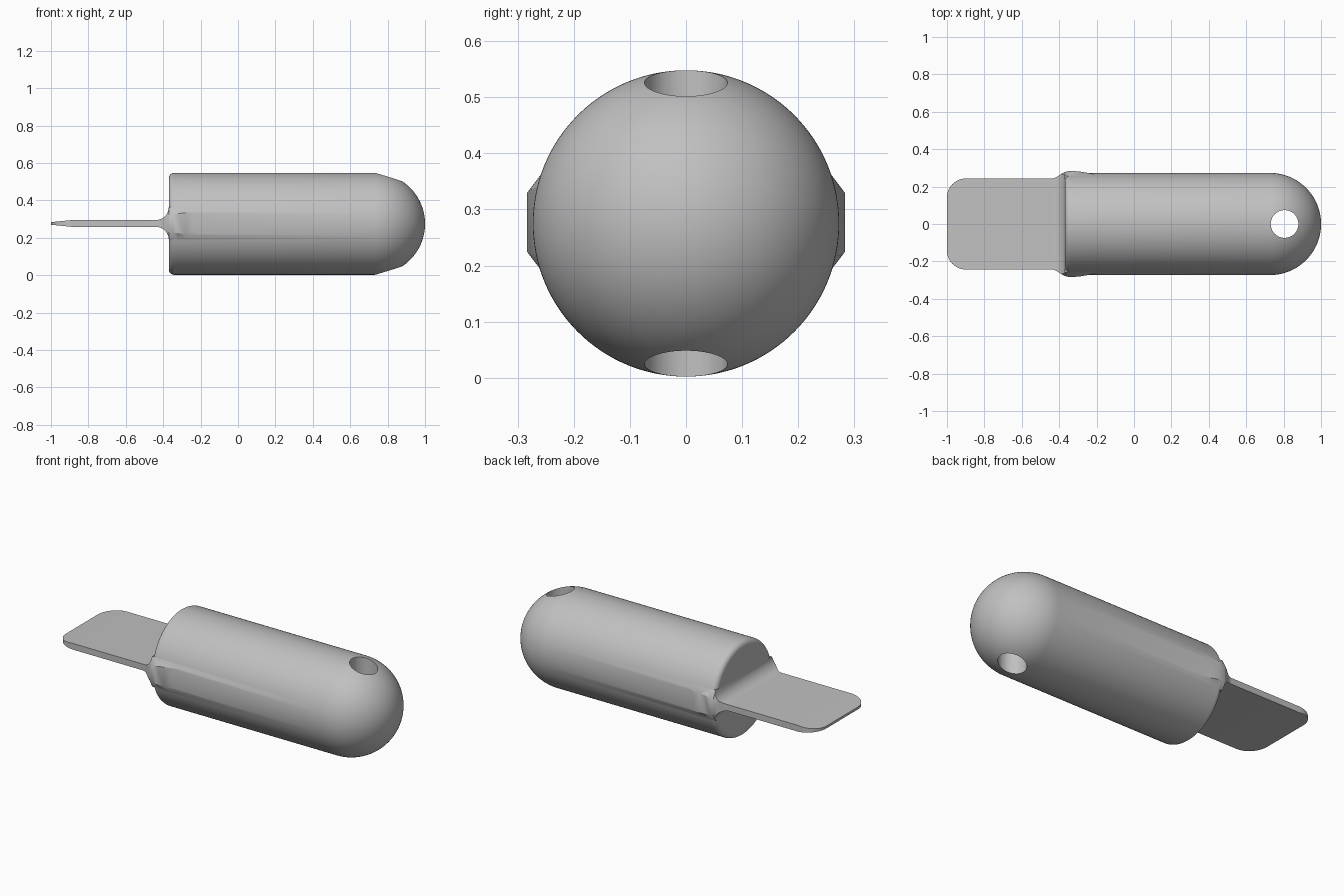
import bpy, bmesh
from math import sin, cos, pi, sqrt, radians

if "Cube" in bpy.data.objects:
    bpy.data.objects.remove(bpy.data.objects["Cube"], do_unlink=True)

MID = 0.275       # height of the long axis
R = 0.273         # body radius
BACK = -0.37      # flat end of the body

gray = bpy.data.materials.new("satin gray")
gray.use_nodes = True
color = (0.53, 0.53, 0.53, 1)
gray.diffuse_color = color
gray.node_tree.nodes["Principled BSDF"].inputs["Base Color"].default_value = color


def loft(name, rings):
    """Skin equal-length rings of points and cap both ends."""
    bm = bmesh.new()
    rows = [[bm.verts.new(p) for p in ring] for ring in rings]
    for a, b in zip(rows, rows[1:]):
        for i in range(len(a)):
            j = (i + 1) % len(a)
            bm.faces.new((a[i], a[j], b[j], b[i]))
    bm.faces.new(rows[0])
    bm.faces.new(rows[-1])
    bmesh.ops.recalc_face_normals(bm, faces=bm.faces)
    mesh = bpy.data.meshes.new(name)
    bm.to_mesh(mesh)
    bm.free()
    mesh.materials.append(gray)
    obj = bpy.data.objects.new(name, mesh)
    bpy.context.collection.objects.link(obj)
    return obj


def circle(x, r, n=128):
    return [(x, r * cos(2 * pi * i / n), MID + r * sin(2 * pi * i / n)) for i in range(n)]


def blade_section(x, w, h, flat=0.9):
    """Slab section whose upper and lower corners stay within the body."""
    top = min(w, sqrt(R * R - h * h) - 0.002)
    quarter = [(w, flat * h), (top, h)]
    pts = quarter + [(-y, z) for y, z in reversed(quarter)]
    pts += [(-y, -z) for y, z in quarter] + [(y, -z) for y, z in reversed(quarter)]
    return [(x, y, MID + 0.002 + z) for y, z in pts]


# Body: rounded rim, straight barrel, hemispherical nose
rim = 0.03
profile = [(BACK + rim * (1 - sin(t)), R - rim * (1 - cos(t)))
           for t in [pi / 2 * (1 - i / 6) for i in range(7)]]
nose = 1 - R
profile += [(nose + R * sin(t), R * cos(t)) for t in [pi / 2 * i / 40 for i in range(40)]]
profile.append((0.9998, 0.008))
body = loft("body", [circle(x, r) for x, r in profile])

# Blade: rounded tapering tip, fillet into the body, side flare
corner, thick = 0.1, 0.018
sections = []
for i in range(13):
    t = pi / 2 * i / 12
    x = -1 + corner * (1 - cos(t))
    sections.append(blade_section(x, 0.143 + corner * sin(t), 0.007 + 0.011 * (x + 1) / 0.11))
sections.append(blade_section(-0.89, 0.243, thick))
fillet = 0.07
for i in range(13):
    t = pi / 2 * i / 12
    x = BACK - fillet + fillet * sin(t)
    s = (x - BACK + fillet) / 0.09
    w = 0.243 + 0.04 * s * s * (3 - 2 * s)
    sections.append(blade_section(x, w, thick + fillet * (1 - cos(t)), 0.9 - 0.35 * i / 12))
for x, w, flat in [(-0.35, 0.283, 0.57), (-0.32, 0.283, 0.6), (-0.28, 0.279, 0.65), (-0.19, 0.263, 0.7)]:
    sections.append(blade_section(x, w, 0.088, flat))
blade = loft("blade", sections)

# Cord hole cutter
bpy.ops.mesh.primitive_cylinder_add(vertices=64, radius=0.074, depth=1, location=(0.805, 0, MID))
hole = bpy.context.object
hole.name = "cord_hole_cutter"
hole.data.materials.append(gray)

# Join the blade to the body, then drill the hole
for tool, operation in ((blade, 'UNION'), (hole, 'DIFFERENCE')):
    mod = body.modifiers.new(tool.name, 'BOOLEAN')
    mod.object = tool
    mod.operation = operation
    mod.solver = 'EXACT'
    bpy.ops.object.select_all(action='DESELECT')
    body.select_set(True)
    bpy.context.view_layer.objects.active = body
    bpy.ops.object.modifier_apply(modifier=mod.name)
    bpy.data.objects.remove(tool, do_unlink=True)

body.name = "handle_with_blade"
bpy.ops.object.shade_smooth_by_angle(angle=radians(32))
